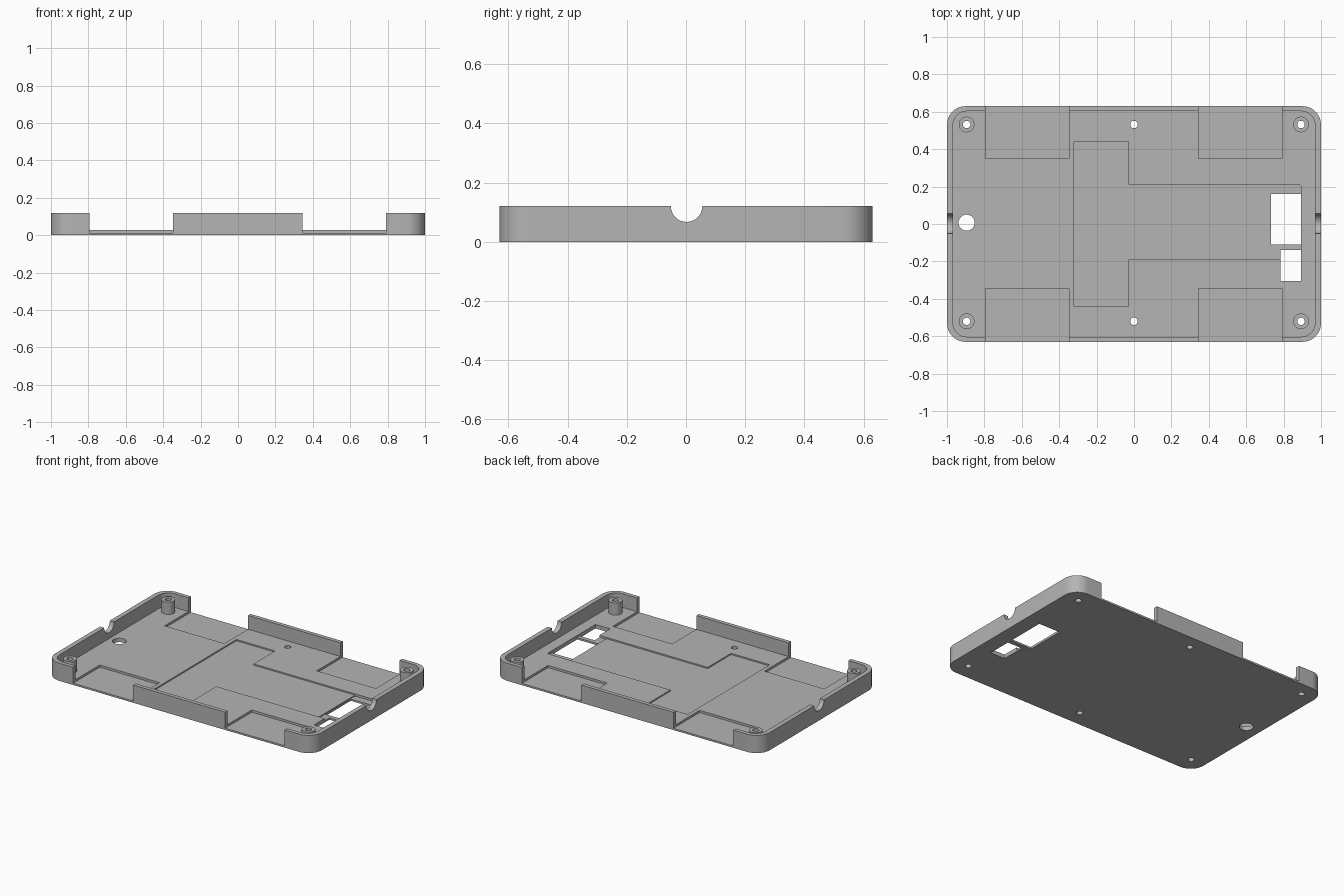
import bpy
import bmesh
from math import cos, sin, pi, radians

TOP, FLOOR, RECESS = 0.12, 0.027, 0.012

if "Cube" in bpy.data.objects:
    bpy.data.objects.remove(bpy.data.objects["Cube"])

grey = bpy.data.materials.new("plain grey")
grey.use_nodes = True
colour = (0.46, 0.46, 0.46, 1)
grey.diffuse_color = colour
grey.node_tree.nodes["Principled BSDF"].inputs["Base Color"].default_value = colour


def prism(name, outline, z0, z1):
    """Extrude a flat outline from z0 to z1."""
    bm = bmesh.new()
    face = bm.faces.new([bm.verts.new((x, y, z0)) for x, y in outline])
    extruded = bmesh.ops.extrude_face_region(bm, geom=[face])["geom"]
    for v in extruded:
        if isinstance(v, bmesh.types.BMVert):
            v.co.z = z1
    bmesh.ops.recalc_face_normals(bm, faces=bm.faces)
    mesh = bpy.data.meshes.new(name)
    bm.to_mesh(mesh)
    bm.free()
    mesh.materials.append(grey)
    obj = bpy.data.objects.new(name, mesh)
    bpy.context.collection.objects.link(obj)
    return obj


def rounded(x0, x1, y0, y1, r, n=12):
    """Rectangle outline with rounded corners."""
    corners = [(x1 - r, y1 - r), (x0 + r, y1 - r), (x0 + r, y0 + r), (x1 - r, y0 + r)]
    return [(cx + r * cos((k + i / n) * pi / 2), cy + r * sin((k + i / n) * pi / 2))
            for k, (cx, cy) in enumerate(corners) for i in range(n + 1)]


def box(x0, x1, y0, y1):
    return [(x0, y0), (x1, y0), (x1, y1), (x0, y1)]


def circle(x, y, r, n=32):
    return [(x + r * cos(2 * pi * i / n), y + r * sin(2 * pi * i / n)) for i in range(n)]


def combine(target, tool, operation="DIFFERENCE"):
    """Apply a boolean and discard the tool object."""
    tool.hide_render = True
    mod = target.modifiers.new("shape", "BOOLEAN")
    mod.operation = operation
    mod.solver = "EXACT"
    mod.object = tool
    bpy.context.view_layer.objects.active = target
    bpy.ops.object.modifier_apply(modifier=mod.name)
    bpy.data.objects.remove(tool)


# Tray shell
tray = prism("tray", rounded(-1, 1, -0.63, 0.63, 0.1), 0, TOP)
combine(tray, prism("cavity", rounded(-0.968, 0.968, -0.603, 0.603, 0.075), FLOOR, 0.3))

# Side openings, each with a recess running into the floor
for x0, x1 in ((-0.795, -0.347), (0.345, 0.79)):
    for y0, y1 in ((-0.8, -0.345), (0.35, 0.8)):
        combine(tray, prism("opening", box(x0, x1, y0, y1), RECESS, 0.3))

# Shallow stepped pocket for the boards
pocket = [(-0.32, -0.44), (-0.03, -0.44), (-0.03, -0.19), (0.74, -0.19),
          (0.74, 0.21), (-0.03, 0.21), (-0.03, 0.44), (-0.32, 0.44)]
combine(tray, prism("pocket", pocket, 0.018, 0.1))
combine(tray, prism("deep_pocket", rounded(0.73, 0.893, -0.19, 0.21, 0.012, 4), RECESS, 0.1))

# Windows through the floor
for outline in (box(0.733, 0.893, -0.11, 0.16), box(0.783, 0.893, -0.305, -0.14)):
    combine(tray, prism("window", outline, -0.1, 0.1))

# Corner posts
posts = [(x, y) for x in (-0.895, 0.893) for y in (-0.52, 0.532)]
for x, y in posts:
    combine(tray, prism("post", circle(x, y, 0.042), 0.015, 0.11), "UNION")

# Screw holes and the larger cable hole
for x, y in posts + [(0, -0.52), (0, 0.532)]:
    combine(tray, prism("screw_hole", circle(x, y, 0.02), -0.1, 0.3))
combine(tray, prism("cable_hole", circle(-0.895, 0.007, 0.043), -0.1, 0.1))

# Round notches in the end walls
for x in (-1, 1):
    notch = prism("notch", circle(0, 0, 0.053), -0.1, 0.1)
    notch.rotation_euler.y = radians(90)
    notch.location = (x, 0.002, TOP)
    bpy.context.view_layer.update()
    combine(tray, notch)

# Smooth the rounded corners, keep edges sharp
bpy.ops.object.select_all(action="DESELECT")
tray.select_set(True)
bpy.context.view_layer.objects.active = tray
bpy.ops.object.shade_smooth_by_angle(angle=radians(30))
